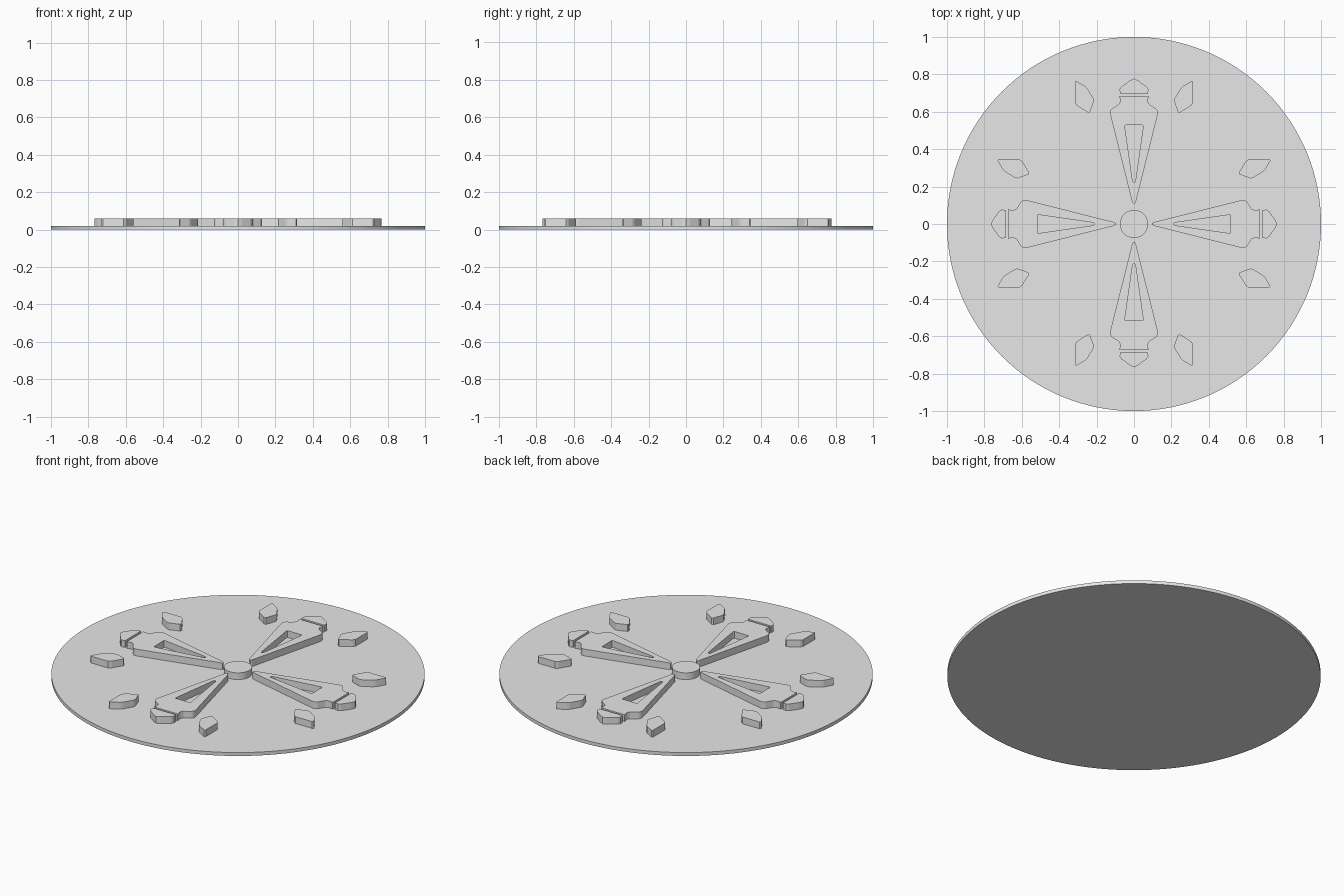
import bpy, bmesh, math
from mathutils import Vector, Matrix

if "Cube" in bpy.data.objects:
    bpy.data.objects.remove(bpy.data.objects["Cube"], do_unlink=True)

DISC_TOP, RELIEF_TOP = 0.02, 0.06

grey = bpy.data.materials.new("light grey")
grey.use_nodes = True
grey.diffuse_color = (0.8, 0.8, 0.8, 1)
grey.node_tree.nodes["Principled BSDF"].inputs["Base Color"].default_value = (0.8, 0.8, 0.8, 1)


def plate(name, loops):
    """Raise flat outlines (outer loop first, then holes) off the disc."""
    bm = bmesh.new()
    edges = []
    for loop in loops:
        verts = [bm.verts.new((x, y, DISC_TOP)) for x, y in loop]
        edges += [bm.edges.new((v, verts[i - 1])) for i, v in enumerate(verts)]
    bmesh.ops.triangle_fill(bm, edges=edges, use_beauty=True)
    raised = bmesh.ops.extrude_face_region(bm, geom=bm.faces[:])["geom"]
    bmesh.ops.translate(bm, vec=(0, 0, RELIEF_TOP - DISC_TOP),
                        verts=[g for g in raised if isinstance(g, bmesh.types.BMVert)])
    bmesh.ops.recalc_face_normals(bm, faces=bm.faces[:])
    mesh = bpy.data.meshes.new(name)
    bm.to_mesh(mesh)
    bm.free()
    mesh.materials.append(grey)
    obj = bpy.data.objects.new(name, mesh)
    bpy.context.collection.objects.link(obj)


def round_part(name, radius, low, high, sides):
    bpy.ops.mesh.primitive_cylinder_add(vertices=sides, radius=radius, depth=high - low,
                                        location=(0, 0, (low + high) / 2))
    obj = bpy.context.object
    obj.name = name
    obj.data.materials.append(grey)
    bpy.ops.object.shade_smooth_by_angle(angle=math.radians(30))


def mirrored(half):
    """Close a half outline of (distance, half width) about its axis."""
    return half + [(r, -w) for r, w in reversed(half) if w > 0]


def turned(loop, angle, shift):
    rot = Matrix.Rotation(angle, 2)
    return [tuple(rot @ Vector((r + shift, w))) for r, w in loop]


# Base disc and centre hub
round_part("base_disc", 1, 0, DISC_TOP, 128)
round_part("centre_hub", 0.075, DISC_TOP, RELIEF_TOP, 48)

# Four tapered arms with a wedge opening, each with a separate end cap
arm = mirrored([(0.097, 0.004), (0.106, 0.01), (0.565, 0.125), (0.58, 0.128), (0.595, 0.126),
                (0.605, 0.118), (0.628, 0.082), (0.642, 0.074), (0.655, 0.073),
                (0.665, 0.077), (0.673, 0.077)])
opening = mirrored([(0.213, 0.005), (0.222, 0.008), (0.51, 0.049), (0.517, 0.046)])
cap = mirrored([(0.687, 0.075), (0.708, 0.077), (0.722, 0.068), (0.755, 0.022), (0.766, 0)])
for i, side in enumerate(("left", "back", "right", "front")):
    angle = i * math.pi / 2
    shift = 0.012 if side == "back" else 0
    plate(side + "_arm", [turned(arm, angle, shift), turned(opening, angle, shift)])
    plate(side + "_arm_cap", [turned(cap, angle, shift)])

# Eight loose shards flanking the arms
shard = [(0.31, 0.762), (0.316, 0.755), (0.316, 0.645), (0.305, 0.63), (0.245, 0.592),
         (0.235, 0.596), (0.214, 0.655), (0.218, 0.67), (0.25, 0.722), (0.262, 0.734)]
for sx, x_name in ((1, "left"), (-1, "right")):
    for sy, y_name in ((1, "back"), (-1, "front")):
        plate(f"{y_name}_{x_name}_shard",
              [[(sx * x, sy * y + 0.003) for x, y in shard]])
        plate(f"{x_name}_{y_name}_side_shard",
              [[(sx * (y - 0.032), sy * (x + 0.027) + 0.003) for x, y in shard]])
